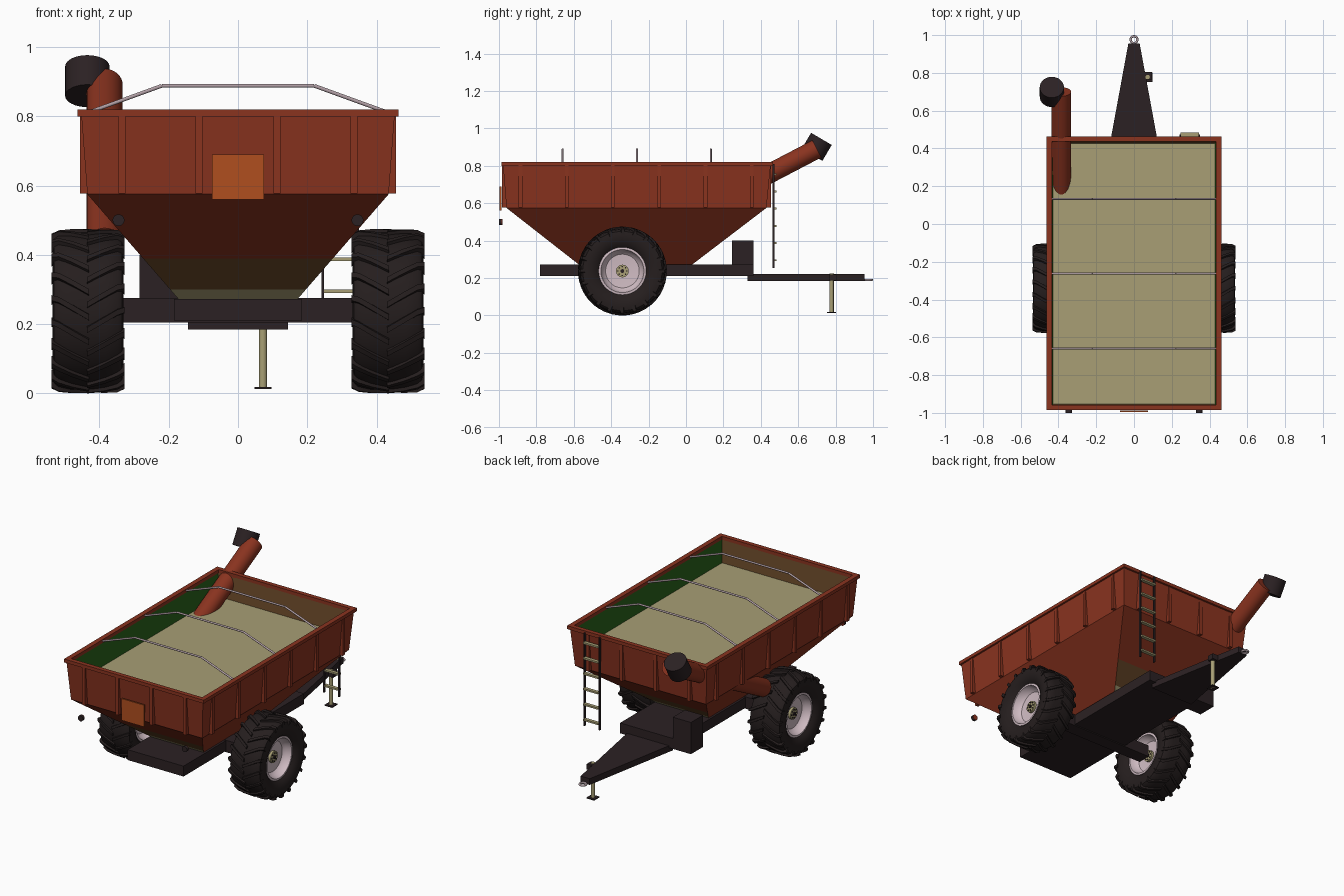
import bpy, bmesh, math
from mathutils import Vector

if "Cube" in bpy.data.objects:
    bpy.data.objects.remove(bpy.data.objects["Cube"])


def mat(name, r, g, b):
    lin = lambda c: ((c / 255 + 0.055) / 1.055) ** 2.4
    m = bpy.data.materials.new(name)
    m.diffuse_color = (lin(r), lin(g), lin(b), 1)
    m.use_nodes = True
    m.node_tree.nodes["Principled BSDF"].inputs["Base Color"].default_value = m.diffuse_color
    return m


RED = mat("rust red paint", 138, 51, 31)
GREEN = mat("green inner wall", 42, 98, 26)
BROWN = mat("olive brown", 108, 75, 42)
GRAIN = mat("grain beige", 168, 159, 117)
DARK = mat("dark frame", 43, 33, 35)
TYRE = mat("tyre rubber", 37, 30, 30)
RIM = mat("pale wheel", 208, 188, 195)
ORANGE = mat("orange panel", 176, 78, 31)
STEEL = mat("grey steel", 176, 158, 164)


def finish(name, bm, mats, smooth=False):
    bmesh.ops.recalc_face_normals(bm, faces=bm.faces)
    me = bpy.data.meshes.new(name)
    bm.to_mesh(me)
    bm.free()
    ob = bpy.data.objects.new(name, me)
    bpy.context.collection.objects.link(ob)
    for m in mats:
        me.materials.append(m)
    if smooth:
        bpy.ops.object.select_all(action='DESELECT')
        ob.select_set(True)
        bpy.context.view_layer.objects.active = ob
        bpy.ops.object.shade_smooth_by_angle(angle=math.radians(35))
    return ob


def skin(bm, loops, cap=True, close=False):
    """Bridge equal-length point loops with quads."""
    rows = [[bm.verts.new(p) for p in lp] for lp in loops]
    n = len(rows[0])
    pairs = list(zip(rows, rows[1:])) + ([(rows[-1], rows[0])] if close else [])
    for a, b in pairs:
        for i in range(n):
            bm.faces.new((a[i], a[(i + 1) % n], b[(i + 1) % n], b[i]))
    if cap and not close:
        bm.faces.new(rows[0])
        bm.faces.new(rows[-1])


def rect(x0, x1, y0, y1, z):
    return [(x0, y0, z), (x1, y0, z), (x1, y1, z), (x0, y1, z)]


def prism(name, m, *loops):
    bm = bmesh.new()
    skin(bm, loops)
    return finish(name, bm, [m])


def box(name, m, x0, x1, y0, y1, z0, z1):
    return prism(name, m, rect(x0, x1, y0, y1, z0), rect(x0, x1, y0, y1, z1))


def rod(name, m, a, b, r, n=24):
    a, b = Vector(a), Vector(b)
    q = (b - a).to_track_quat('Z', 'Y')
    ring = [q @ Vector((r * math.cos(t), r * math.sin(t), 0))
            for t in [2 * math.pi * i / n for i in range(n)]]
    bm = bmesh.new()
    skin(bm, [[a + p for p in ring], [b + p for p in ring]])
    return finish(name, bm, [m], True)


# Bin shell: hopper, upper walls and inner lining
def hopper(z, inset=0.0):
    t, i = (0.575 - z) / 0.305, inset
    return rect(-0.435 + 0.265 * t + i, 0.435 - 0.265 * t - i, -0.96 + 0.39 * t + i, 0.43 - 0.40 * t - i, z)


bm = bmesh.new()
skin(bm, [hopper(0.25), hopper(0.30), hopper(0.39), hopper(0.575),
          rect(-0.452, 0.452, -0.978, 0.452, 0.80),
          rect(-0.437, 0.437, -0.963, 0.437, 0.80),
          hopper(0.575, 0.012), hopper(0.275, 0.006)])
ob = finish("bin", bm, [RED, GREEN, BROWN, GRAIN])
for f in ob.data.polygons:
    c, n = f.center, f.normal
    inward = (c.x * n.x + (c.y + 0.265) * n.y) < 0
    if inward and abs(n.z) < 0.95:
        f.material_index = 1 if abs(n.x) > abs(n.y) else 2
    elif abs(n.y) > 0.3 and c.z < 0.36:
        f.material_index = 3 if c.z < 0.30 else 2

# Grain load filling the hopper
prism("grain", GRAIN, hopper(0.285, 0.012), hopper(0.575, 0.016), rect(-0.428, 0.428, -0.953, 0.427, 0.665))

# Top rim
bm = bmesh.new()
skin(bm, [rect(-0.463, 0.463, -0.986, 0.464, 0.80), rect(-0.463, 0.463, -0.986, 0.464, 0.82),
          rect(-0.434, 0.434, -0.959, 0.437, 0.82), rect(-0.434, 0.434, -0.959, 0.437, 0.80)], close=True)
finish("bin_rim", bm, [RED])

# Wall ribs, inner edge following the wall taper
for s in (-1, 1):
    for y in (-0.885, -0.638, -0.392, -0.143, 0.104, 0.351):
        prism("side_rib", RED, rect(s * 0.43, s * 0.456, y - 0.01, y + 0.01, 0.577),
              rect(s * 0.446, s * 0.456, y - 0.01, y + 0.01, 0.802))
    for x in (-0.335, -0.113, 0.113, 0.335):
        prism("end_rib", RED, rect(x - 0.01, x + 0.01, -0.265 + s * 0.69, -0.265 + s * 0.719, 0.577),
              rect(x - 0.01, x + 0.01, -0.265 + s * 0.702, -0.265 + s * 0.719, 0.802))

# Panel and lamps
box("orange_plate", ORANGE, -0.075, 0.075, -0.996, -0.987, 0.56, 0.69)
for s in (-1, 1):
    rod("lamp", DARK, (s * 0.345, -1.0, 0.50), (s * 0.345, -0.986, 0.50), 0.017)
    rod("lamp_lens", RED, (s * 0.345, -0.987, 0.50), (s * 0.345, -0.982, 0.50), 0.0165)

# Cover hoops
for y in (-0.66, -0.262, 0.133):
    pts = [(-0.435, y, 0.81), (-0.22, y, 0.888), (0.22, y, 0.888), (0.435, y, 0.81)]
    for a, b in zip(pts, pts[1:]):
        rod("hoop", STEEL, a, b, 0.0055, 14)

# Unloading auger and spout
rod("auger_tube", RED, (-0.385, -0.18, 0.431), (-0.385, 0.70, 0.891), 0.052, 32)
rod("auger_spout", DARK, (-0.435, 0.674, 0.859), (-0.435, 0.724, 0.944), 0.064, 32)

# Chassis
box("chassis", DARK, -0.185, 0.185, -0.78, 0.36, 0.21, 0.272)
box("axle", DARK, -0.36, 0.36, -0.38, -0.30, 0.204, 0.275)
box("gearbox", DARK, -0.285, -0.165, 0.245, 0.36, 0.21, 0.40)
prism("tongue", DARK, *[[(-0.145, 0.33, z), (0.145, 0.33, z), (0.03, 0.955, z), (-0.03, 0.955, z)]
                        for z in (0.185, 0.222)])
bpy.ops.mesh.primitive_torus_add(major_radius=0.018, minor_radius=0.006, major_segments=24,
                                 minor_segments=12, location=(0, 0.976, 0.19))
bpy.ops.object.shade_smooth()
bpy.context.object.name = "hitch_ring"
bpy.context.object.data.materials.append(STEEL)

# Parking jack
box("jack_bracket", DARK, 0.055, 0.095, 0.765, 0.805, 0.187, 0.22)
rod("jack_leg", GRAIN, (0.072, 0.778, 0.012), (0.072, 0.778, 0.224), 0.012, 16)
box("jack_foot", DARK, 0.047, 0.097, 0.753, 0.803, 0.012, 0.018)

# Ladder
for x in (0.245, 0.345):
    box("ladder_rail", DARK, x - 0.004, x + 0.004, 0.462, 0.474, 0.255, 0.81)
for i in range(6):
    z = 0.295 + 0.092 * i
    box("ladder_rung", GRAIN, 0.245, 0.345, 0.463, 0.484, z - 0.005, z + 0.005)

# Wheels
YC, ZC, N, LUGS = -0.34, 0.2375, 64, 20


def polar(x, r, a):
    return (x, YC - r * math.cos(a), ZC + r * math.sin(a))


def lathe(bm, cx, prof, close):
    skin(bm, [[polar(cx + x, r, 2 * math.pi * i / N) for i in range(N)] for x, r in prof],
         cap=not close, close=close)


half = [(0.0, 0.228), (0.05, 0.227), (0.086, 0.222), (0.098, 0.212), (0.102, 0.193),
        (0.1, 0.17), (0.092, 0.142), (0.075, 0.124)]
tyre = half + [(-x, r) for x, r in reversed(half[1:])]
dish = [(0.078, 0.127), (0.08, 0.115), (0.05, 0.106), (0.035, 0.09), (0.03, 0.03)]
wheel = [(-x, r) for x, r in reversed(dish)] + dish
for side in (-1, 1):
    cx = side * 0.433
    bm = bmesh.new()
    lathe(bm, cx, tyre, True)
    # Chevron lugs, staggered between the two halves
    for k in range(LUGS):
        for s in (-1, 1):
            a0 = 2 * math.pi * (k + 0.25 * s) / LUGS
            sec = []
            for x, top, base, sweep in ((-0.003, 0.2375, 0.215, 0), (0.045, 0.237, 0.215, 0.12),
                                        (0.085, 0.2345, 0.21, 0.22), (0.105, 0.225, 0.195, 0.25)):
                a = a0 + sweep
                sec.append([polar(cx + s * x, r, a + d) for r, d in
                            ((base, -0.05), (top, -0.035), (top, 0.035), (base, 0.05))])
            skin(bm, sec)
    finish("tyre", bm, [TYRE], True)
    bm = bmesh.new()
    lathe(bm, cx, wheel, False)
    finish("wheel_disc", bm, [RIM], True)
    rod("hub", GRAIN, (cx - 0.045, YC, ZC), (cx + 0.045, YC, ZC), 0.034)
    rod("hub_cap", DARK, (cx - 0.052, YC, ZC), (cx + 0.052, YC, ZC), 0.010, 16)
    for i in range(8):
        a = math.pi * i / 4
        rod("wheel_bolt", DARK, polar(cx - 0.049, 0.024, a), polar(cx + 0.049, 0.024, a), 0.004, 12)
